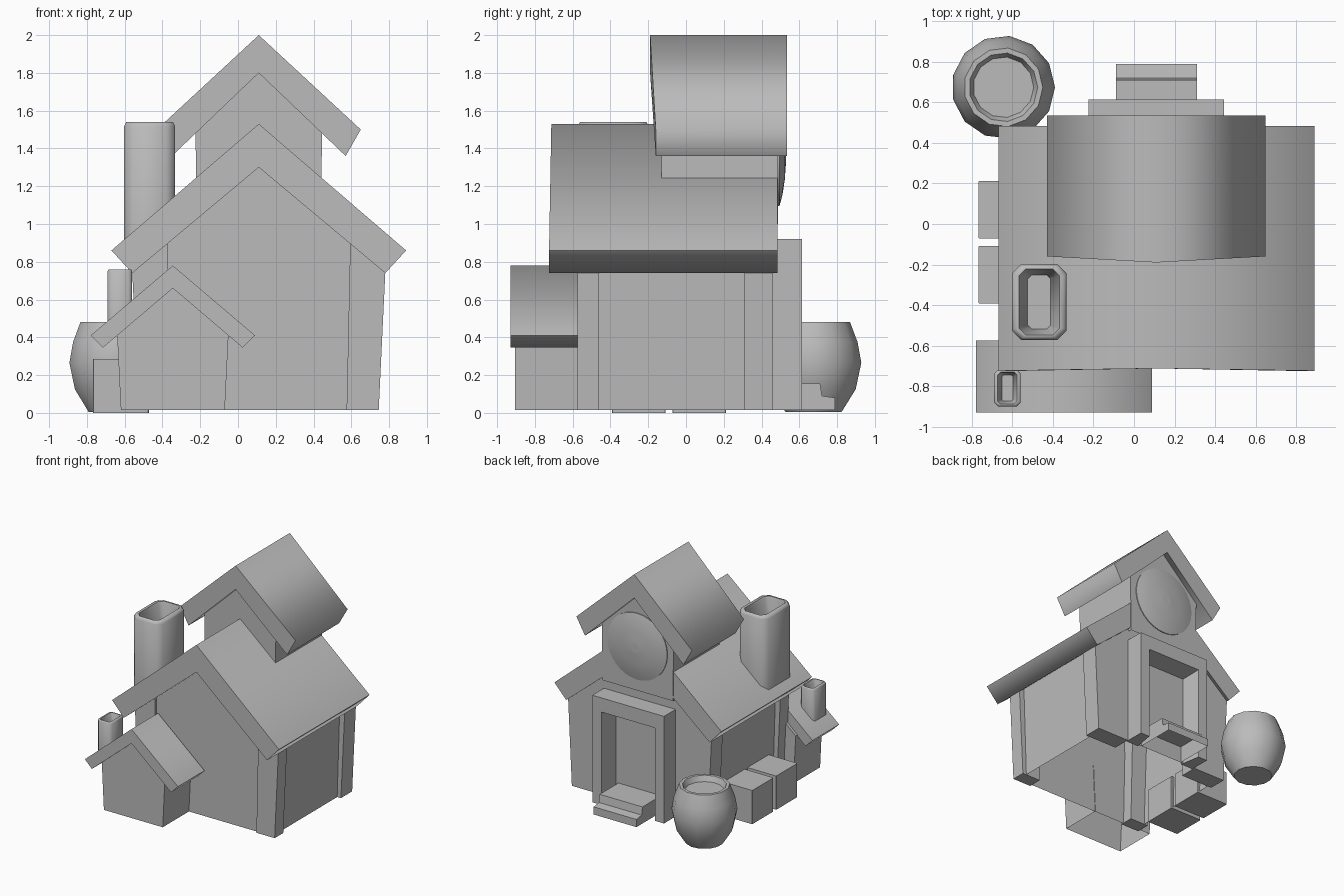
import bpy, bmesh, math
from mathutils import Vector

if "Cube" in bpy.data.objects:
    bpy.data.objects.remove(bpy.data.objects["Cube"], do_unlink=True)

grey = bpy.data.materials.new("plain_grey")
grey.use_nodes = True
GREY = (0.5, 0.5, 0.5, 1)
grey.diffuse_color = GREY
grey.node_tree.nodes["Principled BSDF"].inputs["Base Color"].default_value = GREY

AXIS = 0.11  # x of the main ridge


def loft(name, rings, smooth=True, angle=40, open_base=False):
    """Skin closed rings of points and cap both ends."""
    bm = bmesh.new()
    rows = [[bm.verts.new(p) for p in ring] for ring in rings]
    for a, b in zip(rows, rows[1:]):
        for i in range(len(a)):
            j = (i + 1) % len(a)
            bm.faces.new((a[i], a[j], b[j], b[i]))
    caps = [bm.faces.new(rows[0][::-1]), bm.faces.new(rows[-1])]
    bmesh.ops.recalc_face_normals(bm, faces=bm.faces)
    for f in bm.faces:
        f.smooth = smooth
    for e in bm.edges:
        on_cap = any(f in caps for f in e.link_faces)
        e.smooth = not on_cap and e.calc_face_angle(0) < math.radians(angle)
    if open_base:
        base = [f for f in bm.faces if f.normal.z < -0.5]
        bmesh.ops.delete(bm, geom=base, context="FACES")
    mesh = bpy.data.meshes.new(name)
    bm.to_mesh(mesh)
    bm.free()
    mesh.materials.append(grey)
    obj = bpy.data.objects.new(name, mesh)
    bpy.context.collection.objects.link(obj)
    return obj


def extrude_y(name, profile, y0, y1, **kw):
    """Extrude an (x, z) outline along y."""
    return loft(name, [[(x, y, z) for x, z in profile] for y in (y0, y1)], **kw)


def gable_walls(name, cx, half, y0, y1):
    """Open-based walls from half an outline: foot, shoulder and peak."""
    foot, shoulder, peak = half
    left = [(-d, z) for d, z in (shoulder, foot)]
    outline = [(cx + d, z) for d, z in [foot, shoulder, peak] + left]
    return extrude_y(name, outline, y0, y1, smooth=False, open_base=True)


def roof(name, cx, top, under, eave, lip, y0, y1, front_peak):
    """Folded slab; eave and lip are (offset, z) of the outer and lower edge."""
    right = [(0, under), lip, eave, (0, top)]
    left = [(-d, z) for d, z in (eave, lip)]
    outline = [(cx + d, z) for d, z in right + left]
    obj = extrude_y(name, outline, y0, y1, angle=88)
    for v in obj.data.vertices:
        if abs(v.co.x - cx) < 0.001 and v.co.y < (y0 + y1) / 2:
            v.co.y -= front_peak
    return obj


def chamfer_ring(x, y, hx, hy, c, z):
    quarter = [(hx, hy - c), (hx - c, hy)]
    pts = quarter + [(-a, b) for a, b in reversed(quarter)]
    pts += [(-a, -b) for a, b in pts]
    return [(x + a, y + b, z) for a, b in pts]


def chimney(name, x, y, hx, hy, c, z0, z1):
    """Hollow stack with softened corners and a rounded lip."""
    lip = c * 0.5
    steps = [(1, 0, z0), (1, 0, z1 - lip), (1, lip * 0.5, z1), (0.74, 0, z1),
             (0.68, 0, z1 - lip), (0.42, 0, z1 - 5 * c)]
    rings = []
    for s, inset, z in steps:
        sy = 0.5 + 0.5 * s
        rings.append(chamfer_ring(x, y, hx * s - inset, hy * sy - inset, c * s, z))
    return loft(name, rings, angle=60)


def lathe(name, profile, sides, centre, horizontal=False):
    """Turn (radius, height) points about z, or about y when horizontal."""
    rings = []
    for r, h in profile:
        ring = []
        for i in range(sides):
            t = math.tau * i / sides
            a, b = r * math.cos(t), r * math.sin(t)
            ring.append(Vector(centre) + Vector((a, h, b) if horizontal else (a, b, h)))
        rings.append(ring)
    return loft(name, rings)


# Main house: gabled walls, corner posts and roof
gable_walls("main_walls", AXIS, [(0.6, 0.015), (0.625, 0.8), (0, 1.33)], -0.555, 0.46)
for end, y0, y1, inner in (("front", -0.575, -0.46, 0.465), ("back", 0.31, 0.46, 0.34)):
    for side, s in (("left", 1), ("right", -1)):
        post = [(inner, 0.015), (0.635, 0.015), (0.672, 0.79), (inner + 0.02, 0.94)]
        extrude_y(f"{end}_{side}_post", [(AXIS + s * d, z) for d, z in post],
                  y0, y1, smooth=False)
roof("main_roof", AXIS, 1.53, 1.3, (0.78, 0.86), (0.67, 0.74), -0.725, 0.485, -0.012)

# Tower rising through the roof
gable_walls("tower_walls", AXIS, [(0.33, 1.0), (0.335, 1.53), (0, 1.83)], -0.13, 0.488)
roof("tower_roof", AXIS, 2.0, 1.8, (0.54, 1.5), (0.46, 1.36), -0.16, 0.535, 0.03)
lathe("round_window", [(0.28, 0), (0.28, 0.025), (0.22, 0.041), (0.14, 0.053), (0.04, 0.06)],
      32, (AXIS, 0.47, 1.375), horizontal=True)

# Front porch
PORCH = -0.345
gable_walls("porch_walls", PORCH, [(0.275, 0.015), (0.295, 0.42), (0, 0.68)], -0.905, -0.55)
roof("porch_roof", PORCH, 0.78, 0.66, (0.435, 0.41), (0.37, 0.345), -0.93, -0.575, 0)

# Chimneys
chimney("large_chimney", -0.468, -0.385, 0.135, 0.187, 0.045, 0.91, 1.54)
chimney("small_chimney", -0.625, -0.81, 0.065, 0.09, 0.018, 0.47, 0.76)

# Back doorway with a splayed opening, and steps
frame_rings = []
for y, w, top in ((0.44, 0.22, 0.77), (0.615, 0.25, 0.8)):
    half = [(0.335, 0.92), (0.335, 0.015), (w, 0.015), (w, top)]
    outline = half + [(-d, z) for d, z in reversed(half)]
    frame_rings.append([(AXIS + d, y, z) for d, z in outline])
loft("door_frame", frame_rings, smooth=False)
steps = [(0.46, 0.015), (0.79, 0.015), (0.79, 0.08), (0.72, 0.09), (0.71, 0.155), (0.46, 0.155)]
loft("door_steps", [[(x, y, z) for y, z in steps] for x in (-0.09, 0.31)],
     smooth=False, open_base=True)

# Side crates
for name, y in (("front_crate", -0.25), ("back_crate", 0.07)):
    loft(name, [chamfer_ring(-0.62, y, 0.148, 0.142, 0.004, z) for z in (0, 0.285)],
         smooth=False)

# Barrel with sunken lid
lathe("barrel", [(0.15, 0), (0.225, 0.12), (0.255, 0.26), (0.235, 0.37), (0.195, 0.475),
                 (0.17, 0.475), (0.15, 0.43)], 13, (-0.645, 0.675, 0.005))
